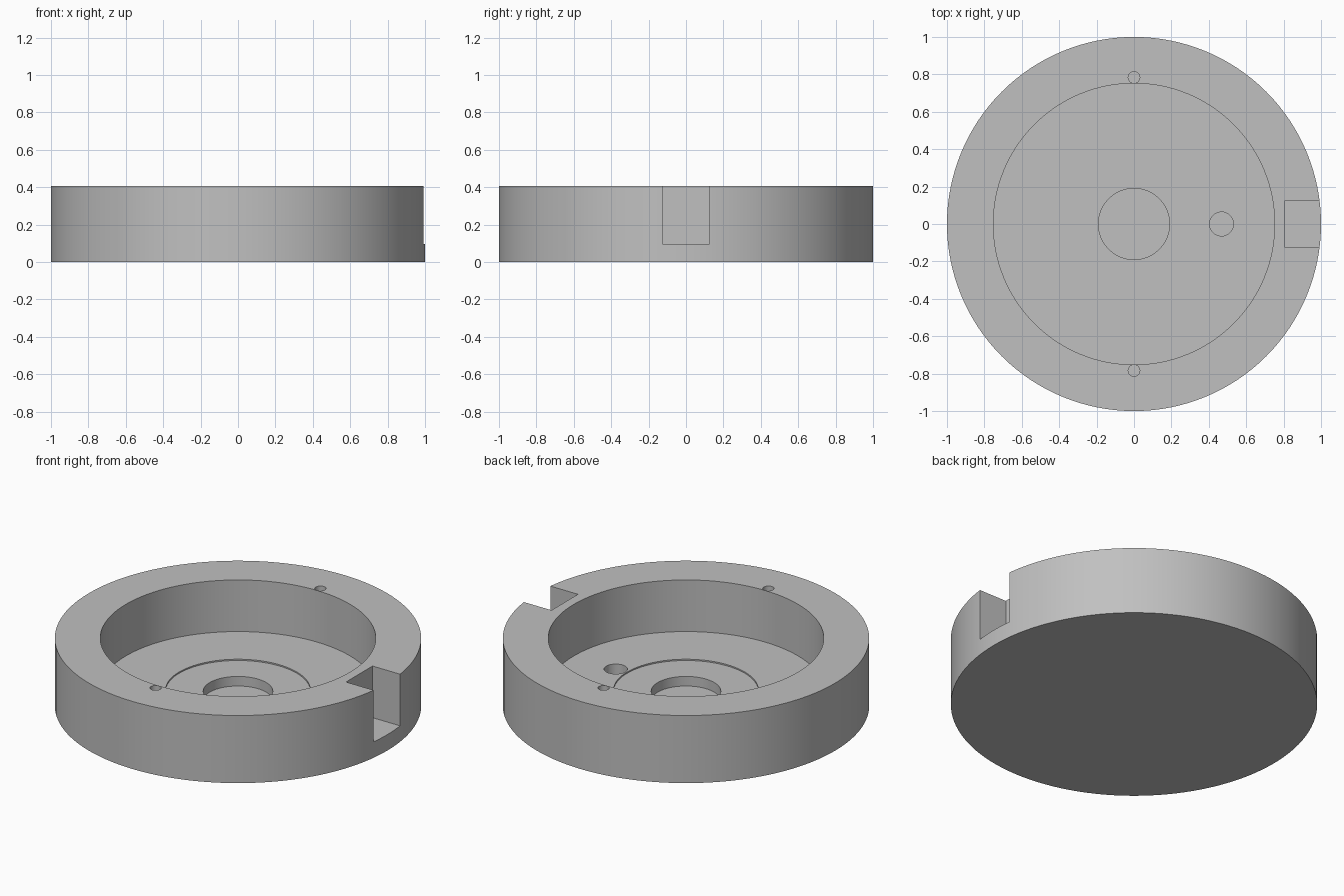
import bpy
import bmesh
import math
from mathutils import Matrix

cube = bpy.data.objects.get("Cube")
if cube:
    bpy.data.objects.remove(cube, do_unlink=True)

HEIGHT = 0.407
FLOOR = 0.096

grey = bpy.data.materials.new("machined_grey")
grey.use_nodes = True
colour = (0.53, 0.53, 0.53, 1)
grey.diffuse_color = colour
grey.node_tree.nodes["Principled BSDF"].inputs["Base Color"].default_value = colour


def make_object(name, bm):
    mesh = bpy.data.meshes.new(name)
    bmesh.ops.recalc_face_normals(bm, faces=bm.faces)
    bm.to_mesh(mesh)
    bm.free()
    mesh.materials.append(grey)
    obj = bpy.data.objects.new(name, mesh)
    bpy.context.collection.objects.link(obj)
    return obj


def lathe(name, profile, steps):
    bm = bmesh.new()
    verts = [bm.verts.new((r, 0, z)) for r, z in profile]
    edges = [bm.edges.new(pair) for pair in zip(verts, verts[1:])]
    bmesh.ops.spin(bm, geom=verts + edges, axis=(0, 0, 1), cent=(0, 0, 0),
                   angle=math.tau, steps=steps)
    bmesh.ops.remove_doubles(bm, verts=bm.verts, dist=0.0001)
    return make_object(name, bm)


def drill(name, x, y, radius, bottom, top):
    bm = bmesh.new()
    bmesh.ops.create_cone(bm, cap_ends=True, segments=32, radius1=radius,
                          radius2=radius, depth=top - bottom,
                          matrix=Matrix.Translation((x, y, (top + bottom) / 2)))
    return make_object(name, bm)


# Round cup: outer wall, rim, cavity, shallow floor recess and central bore
body = lathe("round_housing", [
    (0, 0), (1, 0), (1, HEIGHT), (0.752, HEIGHT), (0.752, FLOOR),
    (0.395, FLOOR), (0.395, FLOOR - 0.008), (0.19, FLOOR - 0.008),
    (0.19, 0.03), (0, 0.03)], 128)

# Two dowel holes in the rim and one offset hole in the floor
cutters = [drill("dowel_hole_cutter", 0, side * 0.784, 0.031, 0.3, 0.5)
           for side in (-1, 1)]
cutters.append(drill("floor_hole_cutter", 0.468, 0, 0.064, 0.03, 0.2))

# Square notch in the left side of the wall
bm = bmesh.new()
bmesh.ops.create_cube(bm, size=1, matrix=Matrix.Translation((0.958, 0, 0.296))
                      @ Matrix.Diagonal((0.3, 0.252, 0.4, 1)))
cutters.append(make_object("notch_cutter", bm))

bpy.ops.object.select_all(action="DESELECT")
body.select_set(True)
bpy.context.view_layer.objects.active = body
for cutter in cutters:
    cutter.hide_render = True
    cut = body.modifiers.new(cutter.name, "BOOLEAN")
    cut.operation = "DIFFERENCE"
    cut.solver = "EXACT"
    cut.object = cutter
    bpy.ops.object.modifier_apply(modifier=cut.name)
    bpy.data.objects.remove(cutter, do_unlink=True)

bpy.ops.object.shade_smooth_by_angle(angle=math.radians(30))
